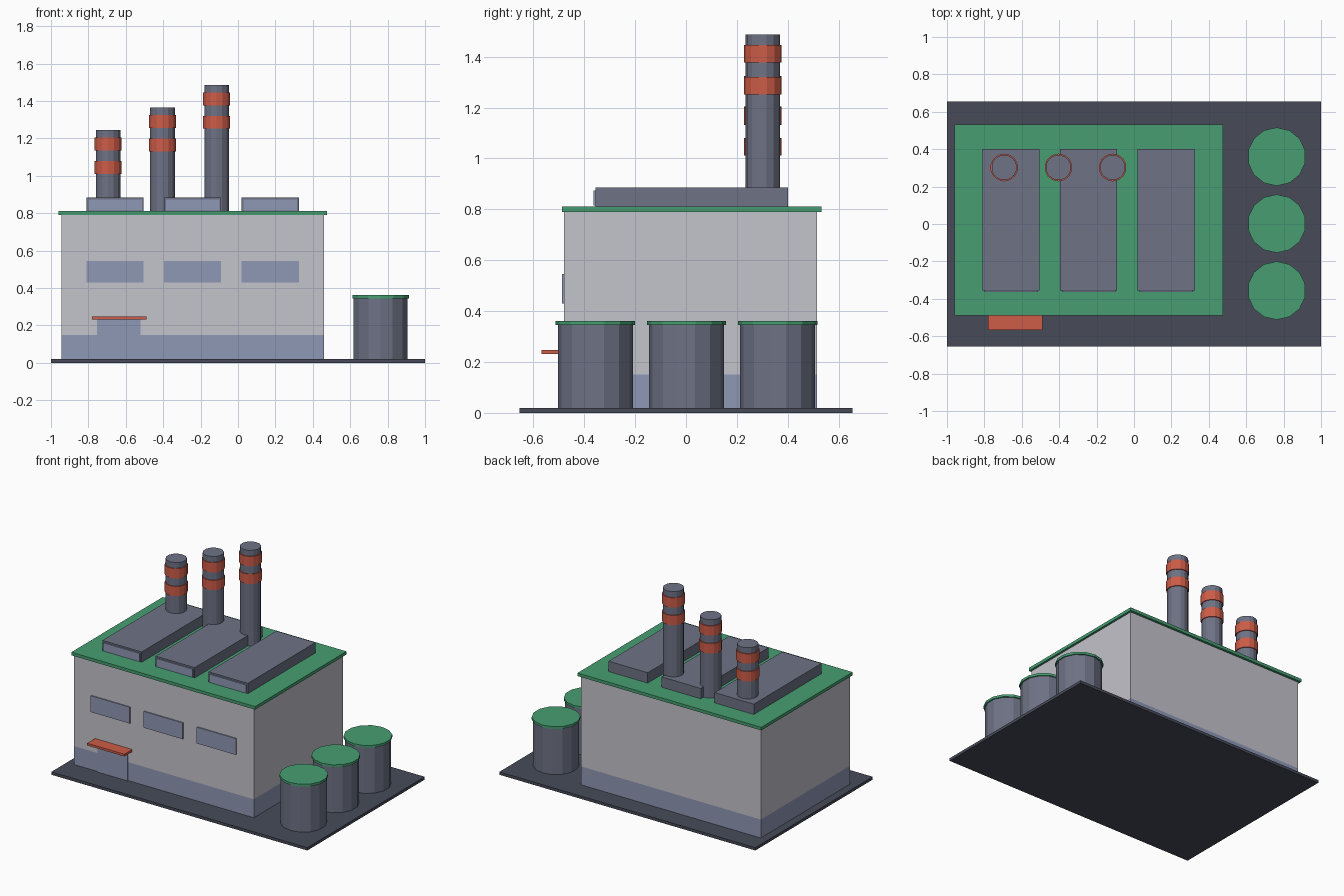
import bpy
import bmesh

default = bpy.data.objects.get("Cube")
if default:
    bpy.data.objects.remove(default, do_unlink=True)


def material(name, rgb):
    """Make a flat material from 0-255 display values."""
    linear = []
    for v in rgb:
        s = v / 255
        linear.append(s / 12.92 if s <= 0.04045 else ((s + 0.055) / 1.055) ** 2.4)
    colour = (*linear, 1)
    mat = bpy.data.materials.new(name)
    mat.use_nodes = True
    mat.diffuse_color = colour
    mat.node_tree.nodes["Principled BSDF"].inputs["Base Color"].default_value = colour
    return mat


ASPHALT = material("dark asphalt", (71, 75, 88))
WALL = material("pale wall", (196, 195, 204))
BLUE = material("slate blue", (143, 152, 182))
GREEN = material("roof green", (71, 158, 114))
GREY = material("steel grey", (110, 114, 133))
RED = material("signal red", (205, 92, 72))


def finish(name, bm, *mats):
    mesh = bpy.data.meshes.new(name)
    bm.to_mesh(mesh)
    bm.free()
    for mat in mats:
        mesh.materials.append(mat)
    obj = bpy.data.objects.new(name, mesh)
    bpy.context.collection.objects.link(obj)
    return obj


def box_mesh(x, y, z):
    """Box between the low and high bounds on each axis."""
    bm = bmesh.new()
    bmesh.ops.create_cube(bm, size=1)
    for v in bm.verts:
        v.co = [lo + (c + 0.5) * (hi - lo) for c, (lo, hi) in zip(v.co, (x, y, z))]
    return bm


def box(name, x, y, z, mat):
    return finish(name, box_mesh(x, y, z), mat)


def drum(name, x, y, radius, z0, z1, mat):
    """Upright fourteen-sided cylinder."""
    bm = bmesh.new()
    bmesh.ops.create_cone(bm, cap_ends=True, segments=14,
                          radius1=radius, radius2=radius, depth=z1 - z0)
    bmesh.ops.translate(bm, verts=bm.verts, vec=(x, y, (z0 + z1) / 2))
    return finish(name, bm, mat)


# Ground slab
box("ground_slab", (-1, 1), (-0.655, 0.655), (0, 0.02), ASPHALT)

# Main hall with a painted lower band
band_top = 0.15
hall = box_mesh((-0.945, 0.46), (-0.48, 0.515), (0.01, 0.8))
bmesh.ops.bisect_plane(hall, geom=hall.verts[:] + hall.edges[:] + hall.faces[:],
                       plane_co=(0, 0, band_top), plane_no=(0, 0, 1))
for face in hall.faces:
    face.material_index = int(face.calc_center_median().z < band_top)
finish("main_hall", hall, WALL, BLUE)
box("roof_slab", (-0.96, 0.475), (-0.488, 0.532), (0.79, 0.812), GREEN)

# Three bays: front window, roof unit with glazed front, chimney with two bands
bays = [("right", -0.657, -0.694, 1.246),
        ("middle", -0.243, -0.404, 1.366),
        ("left", 0.172, -0.114, 1.487)]
for side, x, chimney_x, top in bays:
    half = 0.153
    box(f"{side}_window", (x - half, x + half), (-0.488, -0.479), (0.43, 0.545), BLUE)
    box(f"{side}_roof_unit", (x - half, x + half), (-0.355, 0.4), (0.805, 0.885), GREY)
    box(f"{side}_roof_unit_glass", (x - half + 0.01, x + half - 0.01),
        (-0.363, -0.354), (0.816, 0.874), BLUE)
    drum(f"{side}_chimney", chimney_x, 0.302, 0.068, 0.8, top, GREY)
    for level, drop in (("upper", 0.11), ("lower", 0.235)):
        drum(f"{side}_chimney_{level}_band", chimney_x, 0.302, 0.074,
             top - drop, top - drop + 0.069, RED)

# Entrance
box("door", (-0.755, -0.522), (-0.487, -0.479), (0.02, 0.232), BLUE)
box("door_canopy", (-0.78, -0.49), (-0.568, -0.479), (0.232, 0.248), RED)

# Storage tanks
for place, y in (("front", -0.356), ("middle", 0.002), ("back", 0.36)):
    drum(f"{place}_tank", 0.763, y, 0.148, 0.01, 0.35, GREY)
    drum(f"{place}_tank_lid", 0.763, y, 0.156, 0.345, 0.362, GREEN)
